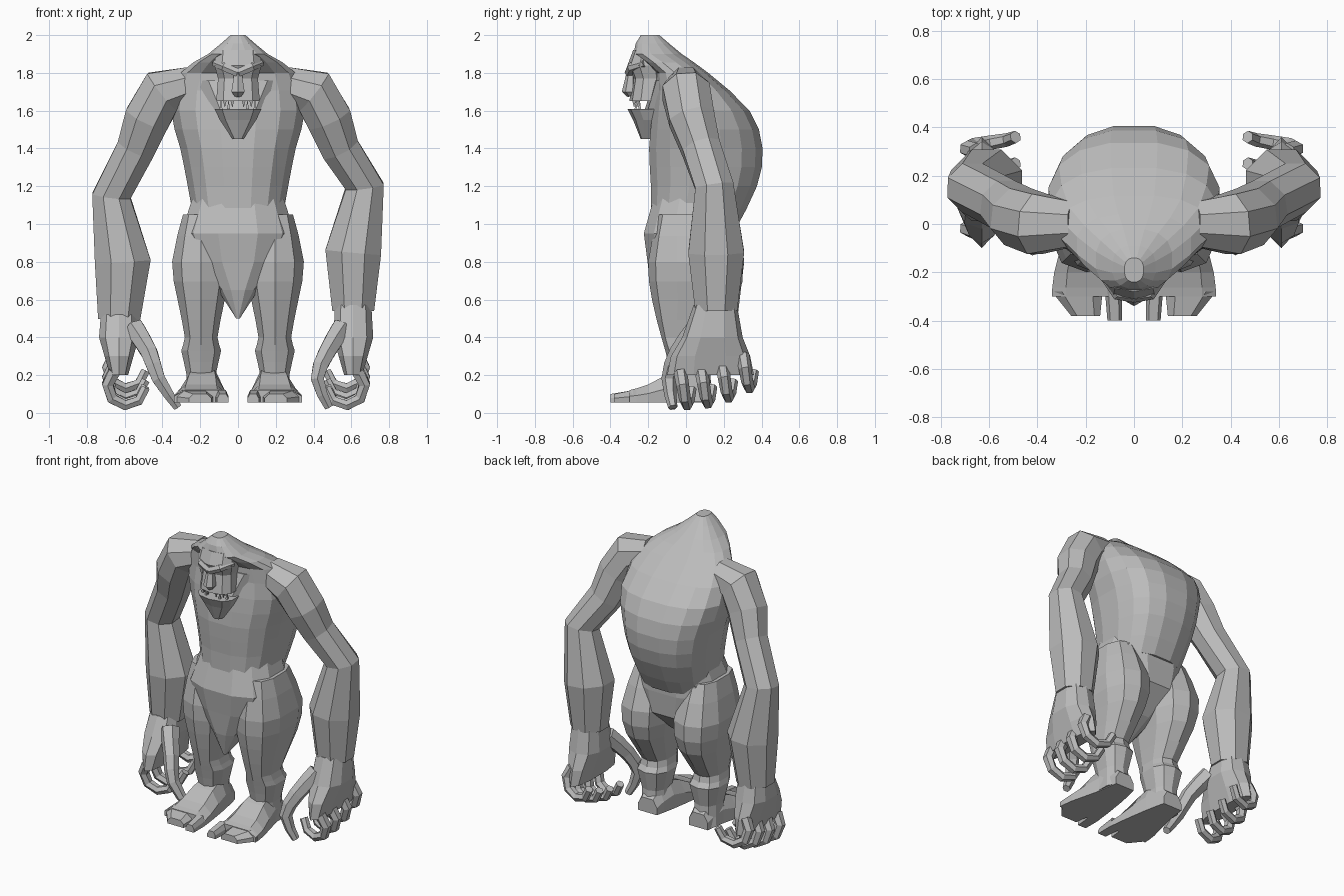
import bpy, bmesh, math
from mathutils import Vector

if "Cube" in bpy.data.objects:
    bpy.data.objects.remove(bpy.data.objects["Cube"])

skin = bpy.data.materials.new("stone grey skin")
skin.use_nodes = True
grey = (.5, .5, .5, 1)
skin.diffuse_color = grey
skin.node_tree.nodes["Principled BSDF"].inputs["Base Color"].default_value = grey


def resample(keys, steps):
    """Follow a smooth curve through the keys, with a number of steps per span."""
    keys = [Vector(key) for key in keys]
    padded = [keys[0], *keys, keys[-1]]
    result = []
    for before, start, end, after in zip(padded, padded[1:], padded[2:], padded[3:]):
        for step in range(steps):
            t = step / steps
            slope = end - before
            bend = 2 * before - 5 * start + 4 * end - after
            twist = 3 * (start - end) + after - before
            result.append(start + (slope + (bend + twist * t) * t) * t / 2)
    return result + [keys[-1]]


def loft(name, rings):
    """Skin a list of equal-length point rings and cap both ends."""
    bm = bmesh.new()
    rows = [[bm.verts.new(point) for point in ring] for ring in rings]
    for lower, upper in zip(rows, rows[1:]):
        for i in range(len(lower)):
            bm.faces.new((lower[i - 1], lower[i], upper[i], upper[i - 1]))
    bm.faces.new(rows[0])
    bm.faces.new(rows[-1])
    bmesh.ops.recalc_face_normals(bm, faces=bm.faces)
    mesh = bpy.data.meshes.new(name)
    bm.to_mesh(mesh)
    bm.free()
    mesh.materials.append(skin)
    bpy.context.collection.objects.link(bpy.data.objects.new(name, mesh))


def circle(sides):
    """Cosine and sine pairs round a circle, with flats facing front and back."""
    angles = [math.tau * (i + .5) / sides for i in range(sides)]
    return [(math.cos(angle), math.sin(angle)) for angle in angles]


def squarish(value):
    return math.copysign(abs(value) ** .8, value)


def stack(name, keys, sides=12, steps=1, centre=0):
    """Level rings given by height, half width, front y and back y."""
    rings = []
    for z, half, front, back in resample(keys, steps):
        middle, depth = (front + back) / 2, (back - front) / 2
        rings.append([(centre + half * squarish(c), middle + depth * squarish(s), z)
                      for c, s in circle(sides)])
    loft(name, rings)


def limb(name, keys, side=1, sides=8, steps=1):
    """Round rings square to a path of x, y, z and radius."""
    path = resample([(side * x, *rest) for x, *rest in keys], steps)
    points = [Vector(key[:3]) for key in path]
    rings = []
    for i, key in enumerate(path):
        along = points[min(i + 1, len(points) - 1)] - points[max(i - 1, 0)]
        across = Vector((along.z, 0, -along.x)).normalized()
        deep = along.cross(across).normalized()
        rings.append([points[i] + (across * c + deep * s) * key[3] for c, s in circle(sides)])
    loft(name, rings)


def foot_part(name, keys, side, steps=1):
    """Flat-soled sections given by y, inner x, outer x and top."""
    rings = []
    floor = .055
    for y, inner, outer, top in resample(keys, steps):
        bevel = (outer - inner) / 5
        shoulder = (floor + top) / 2
        outline = [(inner, floor), (outer, floor), (outer, shoulder),
                   (outer - bevel, top), (inner + bevel, top), (inner, shoulder)]
        rings.append([(side * x, y, z) for x, z in outline])
    loft(name, rings)


# Torso with its hunched back, running up into the crown
stack("torso", [(.98, .23, -.19, .27), (1.2, .27, -.19, .38), (1.4, .31, -.2, .41),
                (1.6, .36, -.18, .34), (1.8, .31, -.16, .12), (1.9, .16, -.28, -.02),
                (2, .04, -.24, -.14)], sides=16, steps=2)

# Pelvis, tapering to the pointed loincloth
stack("pelvis", [(1.16, .24, -.17, .26), (.95, .31, -.23, .26), (.8, .25, -.21, .25),
                 (.65, .11, -.19, .1), (.5, .01, -.15, -.12)])

# Head with recessed eyes, a pointed jaw and a broad throat
stack("face", [(1.92, .12, -.28, -.1), (1.84, .13, -.31, -.1), (1.77, .11, -.28, -.1),
               (1.65, .12, -.3, -.1)], sides=10)
stack("jaw", [(1.61, .13, -.31, -.1), (1.55, .1, -.28, -.1), (1.45, .03, -.24, -.17)], sides=10)
stack("throat", [(1.76, .24, -.17, 0), (1.6, .14, -.22, 0), (1.48, .05, -.22, 0)], sides=10)
limb("nose", [(0, -.29, 1.82, .02), (0, -.3, 1.7, .04), (0, -.29, 1.68, .02)], sides=6)

for label, side in (("left", 1), ("right", -1)):
    # Leg from hip to heel, with narrow knee and ankle
    stack(label + "_leg", [(1.05, .1, -.15, .2), (.8, .16, -.2, .3), (.6, .13, -.18, .27),
                           (.4, .09, -.13, .13), (.33, .11, -.11, .16), (.2, .08, -.08, .13),
                           (.06, .09, -.06, .14)], sides=10, steps=2, centre=side * .195)

    # Foot with a separate big toe
    foot_part(label + "_foot", [(.14, .12, .26, .15), (0, .09, .28, .24),
                                (-.2, .06, .33, .15), (-.3, .05, .34, .12)], side, steps=2)
    foot_part(label + "_big_toe", [(-.28, .05, .12, .12), (-.4, .05, .11, .1)], side)
    foot_part(label + "_small_toes", [(-.28, .13, .34, .12), (-.38, .14, .26, .1)], side)

    # Brow ridge slanting to the nose
    limb(label + "_brow", [(0, -.3, 1.8, .025), (.07, -.29, 1.83, .025), (.12, -.22, 1.85, .02)],
         side, sides=6)

    # Teeth alternate between the lower jaw and the upper lip
    for i in range(4):
        x = .03 + i * .02
        y = x / 2 - .29
        root, tip = ((1.65, 1.62), (1.6, 1.65))[i % 2]
        limb(f"{label}_tooth_{i}", [(x, y, root, .012), (x, y, tip, .002)], side, sides=4)

    # Arm; the right forearm hangs a little lower and further out
    low, out = (0, 0) if label == "left" else (.05, .02)
    limb(label + "_arm", [(.25, 0, 1.74, .1), (.4, 0, 1.7, .135), (.48, .03, 1.56, .13),
                          (.54, .08, 1.4, .11), (.67, .15, 1.2 - low, .11),
                          (.61, .16, .85 - low, .16), (.61 + out, .16, .54 - low, .12)], side)

    # Palm widens into a flat fan at the knuckles
    stack(label + "_palm", [(.57 - low, .1, .04, .27), (.4, .11, -.02, .3),
                            (.3, .08, -.08, .34), (.2, .05, -.1, .36)],
          sides=10, centre=side * (.61 + out))

    # Fingers curl inwards under the palm along an arc, spreading from front to back
    for i in range(4):
        lift = .01 * i * i
        path = []
        for k in range(6):
            angle = math.radians(50 - 45 * k)
            path.append((.57 + out + .1 * math.cos(angle), i * .11 - .03 + k * .012,
                         .14 + lift + .1 * math.sin(angle), .036 - k * .002))
        limb(f"{label}_finger_{i}", path, side, sides=6)

    # Thumb at the front of the hand; the right one reaches further inwards
    reach = .48 if label == "left" else .32
    limb(label + "_thumb", [(.55, .06, .45, .06), (.47, -.04, .32, .05),
                            (.42, -.09, .18, .04), (reach, -.07, .03, .025)],
         side, sides=6, steps=2)
